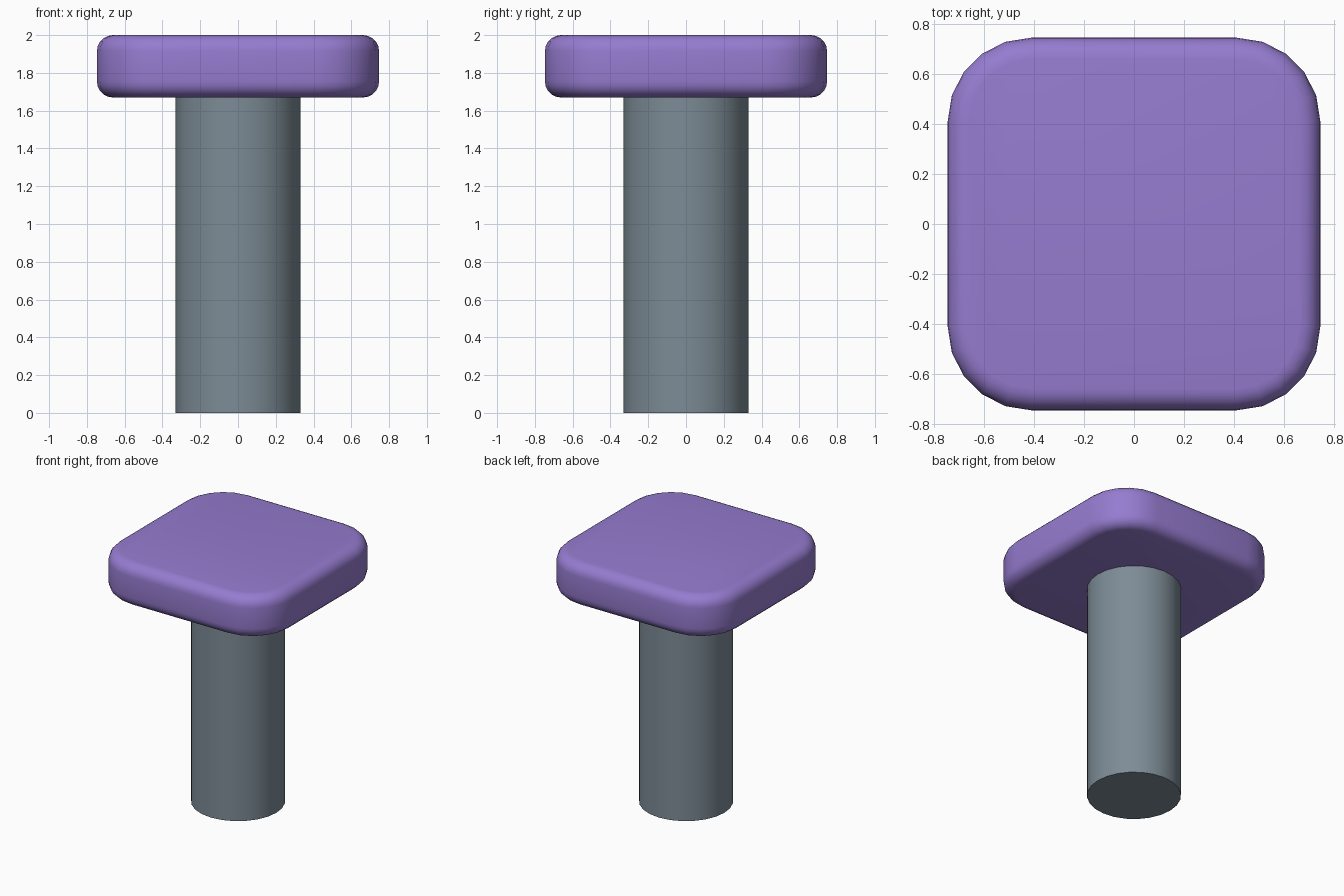
import bpy, bmesh
from math import radians, cos, sin

cube = bpy.data.objects.get("Cube")
if cube:
    bpy.data.objects.remove(cube, do_unlink=True)


def material(name, srgb):
    color = [((c / 255 + 0.055) / 1.055) ** 2.4 for c in srgb] + [1]
    mat = bpy.data.materials.new(name)
    mat.use_nodes = True
    mat.diffuse_color = color
    mat.node_tree.nodes["Principled BSDF"].inputs["Base Color"].default_value = color
    return mat


def prism(name, outline, z0, z1, mat):
    """Extrude a closed outline from z0 up to z1."""
    bm = bmesh.new()
    base = bm.faces.new([bm.verts.new((x, y, z0)) for x, y in outline])
    ext = bmesh.ops.extrude_face_region(bm, geom=[base], use_keep_orig=True)
    top = [v for v in ext["geom"] if isinstance(v, bmesh.types.BMVert)]
    bmesh.ops.translate(bm, vec=(0, 0, z1 - z0), verts=top)
    bmesh.ops.recalc_face_normals(bm, faces=bm.faces[:])
    mesh = bpy.data.meshes.new(name)
    bm.to_mesh(mesh)
    bm.free()
    mesh.materials.append(mat)
    obj = bpy.data.objects.new(name, mesh)
    bpy.context.collection.objects.link(obj)
    return obj


def smooth(obj, angle):
    bpy.ops.object.select_all(action="DESELECT")
    obj.select_set(True)
    bpy.context.view_layer.objects.active = obj
    bpy.ops.object.shade_smooth_by_angle(angle=radians(angle))


def arc(cx, cy, radius, start, sweep, steps):
    angles = [radians(start + sweep * i / steps) for i in range(steps + 1)]
    return [(cx + radius * cos(a), cy + radius * sin(a)) for a in angles]


purple = material("purple", (150, 124, 208))
slate = material("slate grey", (125, 140, 150))

# Round stem
stem = prism("stem", arc(0, 0, 0.33, 0, 360, 24)[:-1], 0, 1.68, slate)
smooth(stem, 40)

# Rounded square cap with softened rims
HALF, CORNER = 0.747, 0.335
c = HALF - CORNER
outline = []
for i, (sx, sy) in enumerate([(1, 1), (-1, 1), (-1, -1), (1, -1)]):
    outline += arc(sx * c, sy * c, CORNER, 90 * i, 90, 5)
cap = prism("cap", outline, 1.67, 2, purple)
bevel = cap.modifiers.new("rim", "BEVEL")
bevel.width = 0.085
bevel.segments = 5
bevel.limit_method = "ANGLE"
bevel.angle_limit = radians(60)
bpy.context.view_layer.objects.active = cap
cap.select_set(True)
bpy.ops.object.modifier_apply(modifier=bevel.name)
smooth(cap, 40)
